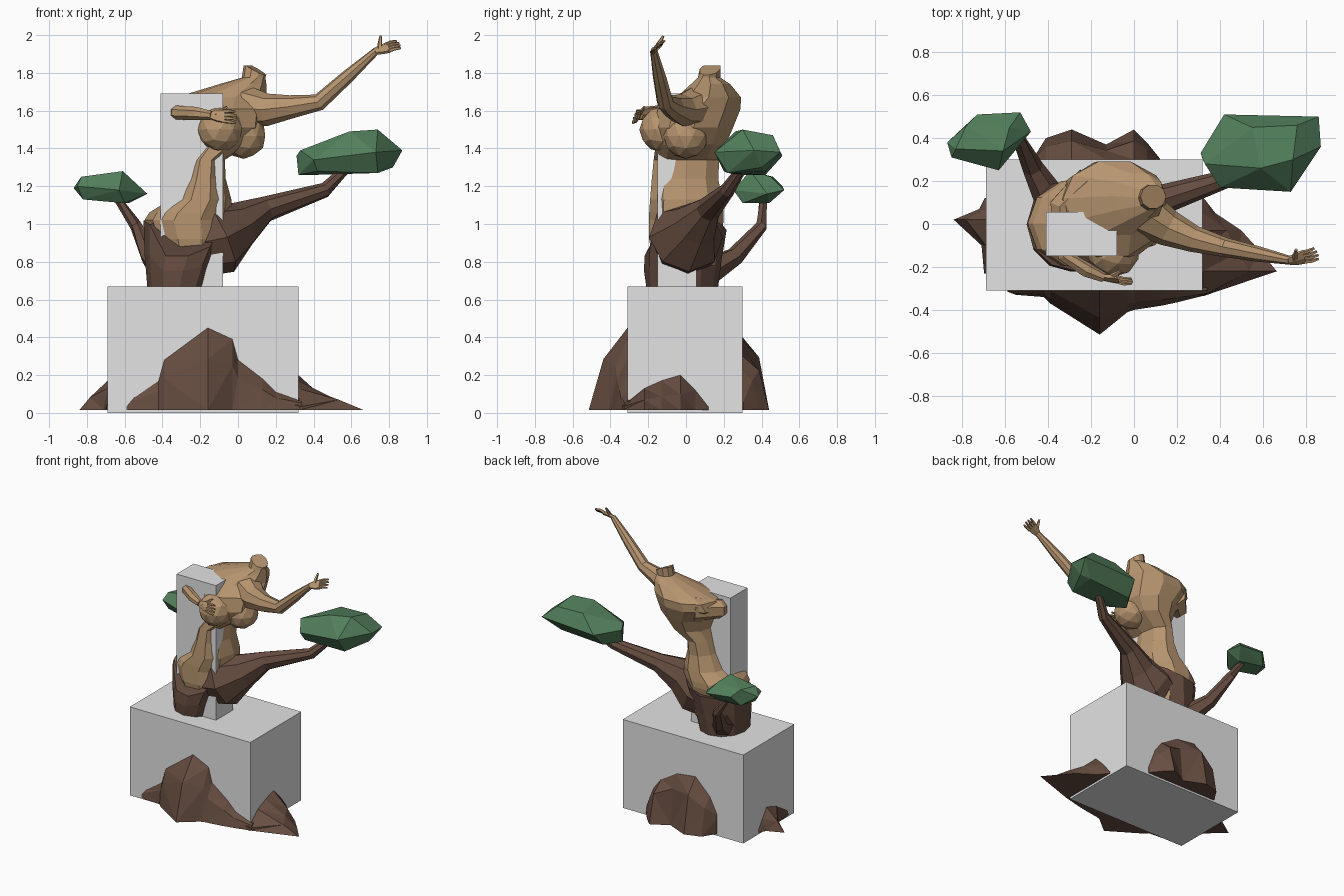
import bpy, bmesh, math
from mathutils import Vector


def material(name, rgb):
    m = bpy.data.materials.new(name)
    m.diffuse_color = (*rgb, 1)
    return m


STONE = material("grey stone", (0.77, 0.77, 0.77))
BARK = material("dark bark", (0.135, 0.075, 0.053))
SKIN = material("tan wood", (0.47, 0.30, 0.16))
LEAF = material("leaf green", (0.085, 0.21, 0.105))


def finish(name, bm, mat):
    bmesh.ops.recalc_face_normals(bm, faces=bm.faces)
    me = bpy.data.meshes.new(name)
    bm.to_mesh(me)
    bm.free()
    me.materials.append(mat)
    ob = bpy.data.objects.new(name, me)
    bpy.context.collection.objects.link(ob)
    return ob


def skin_rings(bm, rings):
    """Bridge closed rings of equal length and cap both ends."""
    vs = [[bm.verts.new(p) for p in r] for r in rings]
    n = len(vs[0])
    for a, b in zip(vs, vs[1:]):
        for i in range(n):
            j = (i + 1) % n
            bm.faces.new((a[i], a[j], b[j], b[i]))
    bm.faces.new(vs[0])
    bm.faces.new(vs[-1])


def box(name, x0, x1, y0, y1, z0, z1):
    bm = bmesh.new()
    skin_rings(bm, [[(x0, y0, z), (x1, y0, z), (x1, y1, z), (x0, y1, z)] for z in (z0, z1)])
    finish(name, bm, STONE)


def ellipse(x0, x1, y0, y1, z, n):
    """Horizontal ring inside the given bounds; z may be a list of heights."""
    out = []
    for i in range(n):
        a = 2 * math.pi * i / n
        h = z[i] if isinstance(z, list) else z
        out.append(((x0 + x1) / 2 + (x1 - x0) / 2 * math.cos(a),
                    (y0 + y1) / 2 + (y1 - y0) / 2 * math.sin(a), h))
    return out


def loft(name, levels, n, mat):
    bm = bmesh.new()
    skin_rings(bm, [ellipse(*l, n) for l in levels])
    finish(name, bm, mat)


def add_tube(bm, path, n):
    """Tapered tube along (x, y, z, radius) points."""
    pts = [Vector(p[:3]) for p in path]
    rings = []
    for i, p in enumerate(pts):
        t = pts[min(i + 1, len(pts) - 1)] - pts[max(i - 1, 0)]
        q = t.to_track_quat('Z', 'Y')
        rings.append([p + q @ Vector((path[i][3] * math.cos(2 * math.pi * k / n),
                                      path[i][3] * math.sin(2 * math.pi * k / n), 0))
                      for k in range(n)])
    skin_rings(bm, rings)


def tube(name, path, n, mat):
    bm = bmesh.new()
    add_tube(bm, path, n)
    finish(name, bm, mat)


def hand(name, wrist, d, s, thumb):
    """Palm, four spread fingers and a thumb; d = pointing, s = across the palm."""
    w, d, s = Vector(wrist), Vector(d).normalized(), Vector(s).normalized()
    up = d.cross(s).normalized()
    bm = bmesh.new()
    rings = []
    for t, half in ((-0.01, 0.018), (0.03, 0.030), (0.07, 0.035)):
        c = w + d * t
        rings.append([c + s * half * a + up * 0.013 * b
                      for a, b in ((-1, -.6), (0, -1), (1, -.6), (1, .6), (0, 1), (-1, .6))])
    skin_rings(bm, rings)
    for i in range(4):
        o = i - 1.5
        base = w + d * 0.06 + s * o * 0.018
        tip = base + d * (0.078 - 0.006 * abs(o)) + s * o * 0.004
        add_tube(bm, [(*base, .011), (*((base + tip) / 2 + up * 0.006), .010), (*tip, .006)], 5)
    base = w + d * 0.02
    add_tube(bm, [(*base, .015), (*((base * .5 + Vector(thumb) * .5)), .012), (*thumb, .007)], 5)
    finish(name, bm, SKIN)


def hull(name, points, mat):
    bm = bmesh.new()
    for p in points:
        bm.verts.new(p)
    res = bmesh.ops.convex_hull(bm, input=bm.verts)
    bmesh.ops.delete(bm, geom=[v for v in res["geom_interior"] if isinstance(v, bmesh.types.BMVert)],
                     context='VERTS')
    bmesh.ops.dissolve_limit(bm, angle_limit=math.radians(8), verts=bm.verts, edges=bm.edges)
    finish(name, bm, mat)


def rock(name, axis, wall, sign, shoulder, profile):
    """Rock leaning on a plinth wall: (along, height, reach) per station."""
    bm = bmesh.new()
    rings = []
    for t, h, out in profile:
        sec = [(-0.03, 0.015), (-0.03, h), (0, h),
               (out * 0.62, 0.015 + h * shoulder), (out, 0.015)]
        rings.append([(t, wall + sign * o, z) if axis == 'y' else (wall + sign * o, t, z)
                      for o, z in sec])
    skin_rings(bm, rings)
    bmesh.ops.triangulate(bm, faces=[f for f in bm.faces if len(f.verts) == 4])
    finish(name, bm, BARK)


# Plinth and upright post
box("plinth", -0.69, 0.32, -0.31, 0.30, 0, 0.67)
box("post", -0.41, -0.08, -0.15, 0.055, 0.66, 1.69)

# Rocks around the foot of the plinth
rock("front_rock", 'y', -0.31, -1, 0.6,
     [(-0.59, .03, .005), (-0.55, .08, .02), (-0.42, .17, .03), (-0.39, .28, .06),
      (-0.16, .45, .205), (-0.03, .39, .10), (0.0, .28, .09), (0.13, .18, .07),
      (0.20, .11, .055), (0.34, .06, .02)])
rock("right_rock", 'x', 0.32, 1, 0.42,
     [(-0.335, .04, .005), (-0.22, .13, .345), (-0.13, .17, .27), (-0.03, .2, .18),
      (0.05, .12, .06), (0.12, .03, .005)])
rock("back_rock", 'y', 0.30, 1, 0.7,
     [(-0.47, .16, .005), (-0.41, .28, .10), (-0.29, .40, .14), (-0.13, .38, .07),
      (0.0, .30, .14), (0.06, .22, .08), (0.12, .06, .005)])
rock("left_rock", 'x', -0.69, -1, 0.4,
     [(-0.23, .05, .008), (-0.10, .13, .02), (0.02, .17, .15), (0.07, .10, .03), (0.12, .03, .005)])

# Hollow trunk with a jagged rim that the figure grows out of
rim = [1.06, 1.05, 1.0, .97, .97, 1.0, 1.02, 1.0, .83, .83, .88, 1.04]
waist = [0.67 + (z - 0.67) * 0.5 for z in rim]
loft("trunk", [(-0.48, -0.14, -0.21, 0.17, 0.665), (-0.495, -0.09, -0.222, 0.19, waist),
               (-0.50, -0.03, -0.22, 0.215, rim)], 12, BARK)

# Branches
tube("right_branch", [(-0.2, 0, 0.90, .18), (-0.10, 0.0, 0.93, .20), (0.02, 0.05, 1.0, .125),
                      (0.15, 0.12, 1.08, .068), (0.46, 0.22, 1.18, .04),
                      (0.58, 0.30, 1.30, .025)], 8, BARK)
tube("left_branch", [(-0.38, 0.10, 0.74, .08), (-0.47, 0.26, 0.83, .05), (-0.54, 0.40, 0.99, .032),
                     (-0.65, 0.41, 1.15, .02)], 6, BARK)

# Leaf clusters
hull("right_leaves",
     [(.32, .30, 1.26), (.42, .20, 1.28), (.74, .22, 1.27), (.75, .42, 1.28), (.40, .42, 1.26),
      (.31, .33, 1.36), (.42, .51, 1.36), (.86, .50, 1.38), (.87, .36, 1.39), (.73, .15, 1.38),
      (.40, .17, 1.34), (.33, .28, 1.39), (.82, .40, 1.30),
      (.59, .26, 1.49), (.74, .30, 1.50), (.76, .46, 1.47), (.55, .45, 1.47)], LEAF)
hull("left_leaves",
     [(-.82, .34, 1.13), (-.60, .30, 1.11), (-.58, .44, 1.11), (-.78, .46, 1.13),
      (-.87, .38, 1.19), (-.85, .31, 1.20), (-.63, .25, 1.18), (-.48, .43, 1.16),
      (-.53, .52, 1.18), (-.73, .51, 1.20), (-.83, .35, 1.25), (-.61, .34, 1.28),
      (-.58, .45, 1.25), (-.78, .46, 1.25)], LEAF)

# Torso: hips, waist, ribcage leaning right, open neck
loft("torso", [(-0.40, -0.08, -0.18, 0.16, 0.78), (-0.46, -0.05, -0.205, 0.19, 0.92),
               (-0.495, -0.04, -0.205, 0.21, 1.02), (-0.47, -0.03, -0.205, 0.21, 1.06),
               (-0.36, -0.035, -0.20, 0.20, 1.13), (-0.30, -0.065, -0.19, 0.18, 1.24),
               (-0.27, -0.07, -0.18, 0.185, 1.34), (-0.25, 0.06, -0.17, 0.22, 1.42),
               (-0.28, 0.13, -0.18, 0.26, 1.51), (-0.36, 0.15, -0.16, 0.30, 1.61),
               (-0.33, 0.15, -0.06, 0.30, 1.67), (-0.10, 0.15, 0.02, 0.24, 1.74),
               (0.02, 0.145, 0.06, 0.185, 1.775),
               (0.03, 0.15, 0.07, 0.185, [1.79, 1.80, 1.82, 1.84, 1.84, 1.84, 1.84, 1.82, 1.80, 1.79])],
     10, SKIN)
for name, c, r in (("left_breast", (-0.095, -0.125, 1.50), .122), ("right_breast", (0.03, 0.0, 1.465), .12)):
    bm = bmesh.new()
    bmesh.ops.create_icosphere(bm, subdivisions=2, radius=r)
    bmesh.ops.translate(bm, verts=bm.verts, vec=c)
    finish(name, bm, SKIN)

# Raised arm
tube("raised_arm", [(0.05, 0.05, 1.62, .11), (0.16, -0.02, 1.605, .085), (0.28, -0.07, 1.62, .062),
                    (0.43, -0.11, 1.645, .045), (0.58, -0.14, 1.78, .036),
                    (0.73, -0.17, 1.915, .02)], 8, SKIN)
hand("raised_hand", (0.73, -0.17, 1.915), (0.94, 0.25, 0.27), (-0.3, 0.7, 0.55), (0.755, -0.12, 1.995))

# Bent arm that wraps round the post
tube("bent_arm", [(-0.20, 0.19, 1.61, .09), (-0.33, 0.08, 1.60, .07), (-0.32, -0.15, 1.59, .038),
                  (-0.22, -0.215, 1.585, .036), (-0.14, -0.25, 1.575, .024)], 7, SKIN)
hand("bent_hand", (-0.14, -0.25, 1.575), (1, -0.13, -0.08), (0, 0.35, 0.94), (-0.06, -0.22, 1.62))
